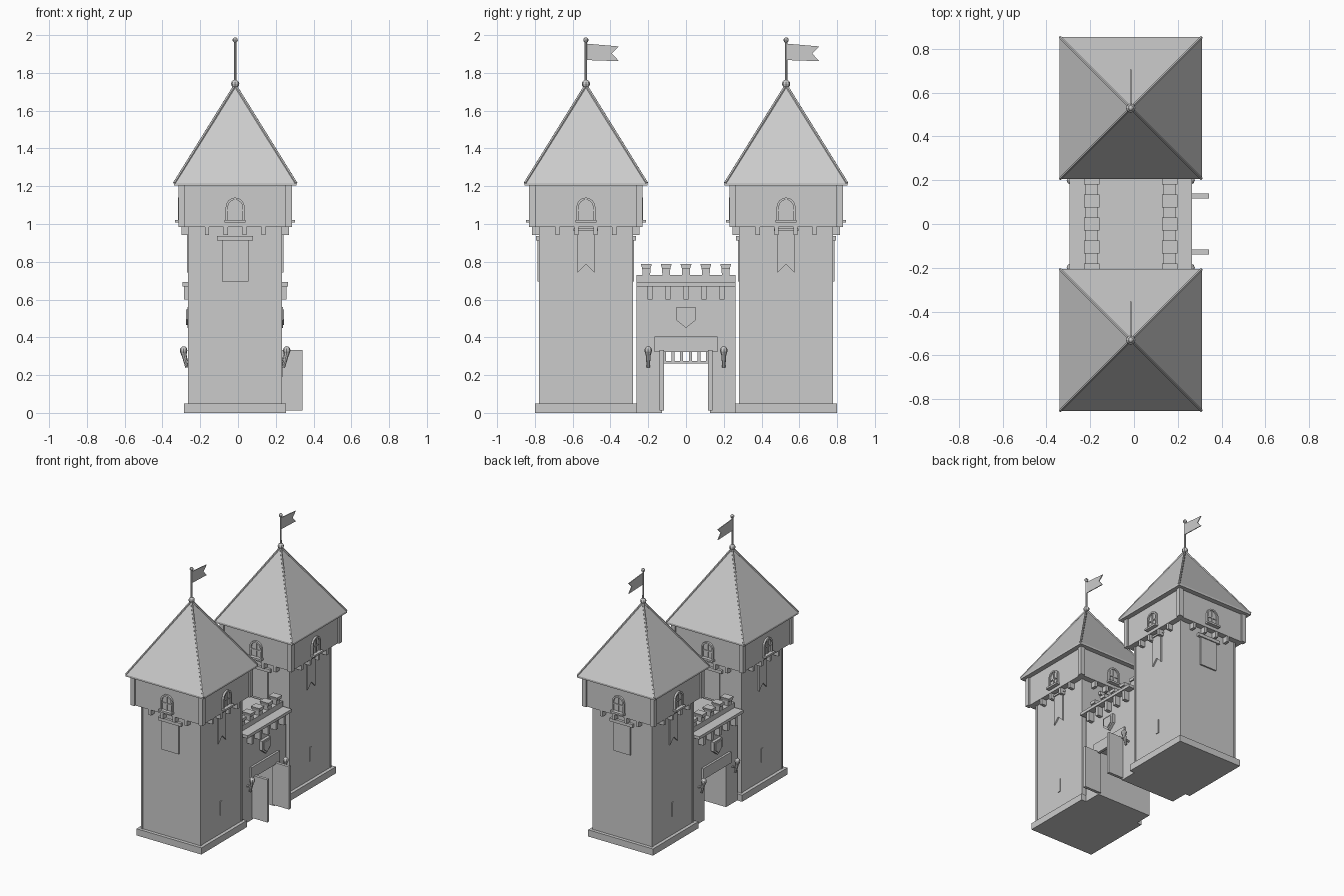
import bpy, bmesh, math
from mathutils import Matrix, Vector

if "Cube" in bpy.data.objects:
    bpy.data.objects.remove(bpy.data.objects["Cube"])

CX = -0.015          # shared centre line of towers and gate
TY = 0.53            # tower offset along y

stone = bpy.data.materials.new("plain grey")
stone.diffuse_color = (0.6, 0.6, 0.6, 1)
stone.use_nodes = True
stone.node_tree.nodes["Principled BSDF"].inputs["Base Color"].default_value = stone.diffuse_color


def finish(name, bm):
    bmesh.ops.recalc_face_normals(bm, faces=bm.faces)
    me = bpy.data.meshes.new(name)
    bm.to_mesh(me)
    bm.free()
    me.materials.append(stone)
    ob = bpy.data.objects.new(name, me)
    bpy.context.collection.objects.link(ob)
    return ob


def boxes(name, items):
    """One object out of axis-aligned boxes (x0, x1, y0, y1, z0, z1)."""
    bm = bmesh.new()
    for x0, x1, y0, y1, z0, z1 in items:
        m = Matrix.Translation(((x0 + x1) / 2, (y0 + y1) / 2, (z0 + z1) / 2))
        bmesh.ops.create_cube(bm, size=1, matrix=m @ Matrix.Diagonal((x1 - x0, y1 - y0, z1 - z0, 1)))
    return finish(name, bm)


def plates(name, polys, d0, d1, cy=0.0, turn=0):
    """Polygons in (sideways, z), extruded outward d0..d1 on the wall facing turn * 90 degrees."""
    m = Matrix.Translation((CX, cy, 0)) @ Matrix.Rotation(turn * math.pi / 2, 4, 'Z')
    bm = bmesh.new()
    for p in polys:
        a = [bm.verts.new(m @ Vector((d0, u, z))) for u, z in p]
        b = [bm.verts.new(m @ Vector((d1, u, z))) for u, z in p]
        bm.faces.new(a)
        bm.faces.new(b)
        for i in range(len(p)):
            j = (i + 1) % len(p)
            bm.faces.new((a[i], a[j], b[j], b[i]))
    return finish(name, bm)


def rect(u0, u1, z0, z1):
    return [(u0, z0), (u1, z0), (u1, z1), (u0, z1)]


def rod(name, p, q, r0, r1, sides=8):
    p, q = Vector(p), Vector(q)
    d = q - p
    bm = bmesh.new()
    m = Matrix.Translation((p + q) / 2) @ d.to_track_quat('Z', 'Y').to_matrix().to_4x4()
    bmesh.ops.create_cone(bm, cap_ends=True, segments=sides, radius1=r0, radius2=r1, depth=d.length, matrix=m)
    return finish(name, bm)


def ball(name, c, r, zs=1.0):
    bm = bmesh.new()
    m = Matrix.Translation(c) @ Matrix.Diagonal((1, 1, zs, 1))
    bmesh.ops.create_uvsphere(bm, u_segments=8, v_segments=6, radius=r, matrix=m)
    return finish(name, bm)


def block(cy, h, z0, z1):
    return (CX - h, CX + h, cy - h, cy + h, z0, z1)


def arch(w, z0, zs, n=8):
    """Outline of a round-headed window, from lower right over the top to lower left."""
    top = [(w * math.cos(math.pi * i / n), zs + w * math.sin(math.pi * i / n)) for i in range(n + 1)]
    return [(w, z0)] + top + [(-w, z0)]


def tower(cy):
    boxes("tower_plinth", [block(cy, 0.27, 0, 0.05)])
    boxes("tower_body", [block(cy, 0.245, 0.05, 0.99)])
    corners = [(sx, sy) for sx in (-1, 1) for sy in (-1, 1)]
    boxes("tower_corner_strips", [
        (CX + sx * 0.241 - 0.008, CX + sx * 0.241 + 0.008,
         cy + sy * 0.241 - 0.008, cy + sy * 0.241 + 0.008, 0.05, 0.985) for sx, sy in corners])
    # overhanging top storey with corner posts
    boxes("top_storey", [block(cy, 0.288, 0.985, 1.205)])
    boxes("top_storey_posts", [
        (CX + sx * 0.283 - 0.017, CX + sx * 0.283 + 0.017,
         cy + sy * 0.283 - 0.017, cy + sy * 0.283 + 0.017, 0.985, 1.205) for sx, sy in corners])
    # pyramid roof with thin eave and hip ridges
    boxes("roof_eave", [block(cy, 0.325, 1.203, 1.217)])
    bm = bmesh.new()
    rim = [bm.verts.new((CX + 0.325 * x, cy + 0.325 * y, 1.217)) for x, y in ((-1, -1), (1, -1), (1, 1), (-1, 1))]
    tip = bm.verts.new((CX, cy, 1.735))
    bm.faces.new(rim)
    for i in range(4):
        bm.faces.new((rim[i], rim[(i + 1) % 4], tip))
    finish("roof", bm)
    for sx, sy in corners:
        rod("roof_hip", (CX + sx * 0.322, cy + sy * 0.322, 1.216), (CX, cy, 1.735), 0.008, 0.008, 6)
    # finial, pole and swallow-tailed flag
    ball("finial", (CX, cy, 1.742), 0.022)
    rod("flag_pole", (CX, cy, 1.735), (CX, cy, 1.98), 0.007, 0.006)
    ball("pole_knob", (CX, cy, 1.974), 0.014)
    plates("flag", [[(0.0, 1.868), (0.175, 1.862), (0.138, 1.903), (0.175, 1.940), (0.0, 1.955)]],
           -0.003, 0.003, cy)

    for k in range(4):
        # corbels under the top storey
        plates("tower_corbels", [rect(u - 0.011, u + 0.011, 0.942, 0.987) for u in (-0.15, -0.05, 0.05, 0.15)],
               0.24, 0.285, cy, k)
        # arched window: pane, frame, bars and sill
        out, inn = arch(0.05, 1.015, 1.09), arch(0.038, 1.015, 1.09)
        plates("window_pane", [inn], 0.285, 0.291, cy, k)
        plates("window_frame", [[out[i], out[i + 1], inn[i + 1], inn[i]] for i in range(len(out) - 1)],
               0.285, 0.302, cy, k)
        plates("window_bars", [rect(-0.004, 0.004, 1.015, 1.127), rect(-0.038, 0.038, 1.068, 1.076)],
               0.285, 0.297, cy, k)
        plates("window_sill", [rect(-0.056, 0.056, 1.008, 1.022)], 0.285, 0.318, cy, k)
        if k % 2 == 0:
            # gate-side fronts: swallow-tailed banner and arrow slit
            plates("long_banner", [[(-0.045, 0.742), (0, 0.787), (0.045, 0.742), (0.045, 0.965), (-0.045, 0.965)]],
                   0.244, 0.256, cy, k)
            plates("long_banner_rod", [rect(-0.065, 0.065, 0.962, 0.976)], 0.244, 0.264, cy, k)
            plates("arrow_slit", [rect(-0.011, 0.011, 0.19, 0.295)], 0.244, 0.25, cy, k)
        else:
            # outer and inner ends: square banner
            plates("square_banner", [rect(-0.07, 0.07, 0.695, 0.915)], 0.244, 0.256, cy, k)
            plates("square_banner_rod", [rect(-0.095, 0.095, 0.912, 0.936)], 0.244, 0.264, cy, k)


for s in (-1, 1):
    tower(s * TY)

# gate house: two jambs and the wall above the opening
W = 0.23
boxes("gate_wall", [(CX - W, CX + W, -0.263, -0.127, 0, 0.34), (CX - W, CX + W, 0.127, 0.263, 0, 0.34),
                    (CX - W, CX + W, -0.263, 0.263, 0.34, 0.672)])
boxes("gate_walkway", [(CX - 0.28, CX + 0.28, -0.263, 0.263, 0.67, 0.692)])

# portcullis, drawn up
boxes("portcullis", [(CX - 0.01, CX + 0.01, -0.127, 0.127, 0.262, 0.274)] + [
    (CX - 0.008, CX + 0.008, y - 0.008, y + 0.008, 0.262, 0.345)
    for y in [-0.115 + 0.046 * i for i in range(6)]])

# open door leaves on the +x side
for s in (-1, 1):
    boxes("gate_door", [(0.2, 0.342, s * 0.128 - 0.011, s * 0.128 + 0.011, 0.012, 0.333)])

for k in (0, 2):
    plates("gate_parapet", [rect(-0.263, 0.263, 0.69, 0.73)], 0.15, 0.206, 0, k)
    mer = [0.105 * i for i in range(-2, 3)]
    plates("merlons", [[(u - 0.02, 0.728), (u + 0.02, 0.728), (u + 0.022, 0.765), (u - 0.022, 0.765)] for u in mer],
           0.152, 0.204, 0, k)
    plates("merlon_caps", [[(u - 0.022, 0.765), (u + 0.022, 0.765), (u + 0.029, 0.788), (u - 0.029, 0.788)]
                           for u in mer], 0.142, 0.214, 0, k)
    plates("gate_corbels", [rect(u - 0.013, u + 0.013, 0.6, 0.672) for u in (-0.19, -0.095, 0, 0.095, 0.19)],
           W - 0.01, 0.272, 0, k)
    plates("lintel", [rect(-0.167, 0.167, 0.322, 0.405)], W - 0.005, 0.246, 0, k)
    # shield: rim and raised field
    for nm, f, d in (("shield_rim", 1, 0.252), ("shield_field", 0.75, 0.259)):
        pts = [(-0.05, 0.56), (0.05, 0.56), (0.05, 0.49), (0, 0.45), (-0.05, 0.49)]
        plates(nm, [[(u * f, 0.512 + (z - 0.512) * f) for u, z in pts]], W - 0.005, d, 0, k)
    # wall torches
    sx = 1 if k == 0 else -1
    for y in (-0.2, 0.2):
        rod("torch_handle", (CX + sx * 0.256, y, 0.24), (CX + sx * 0.272, y, 0.315), 0.008, 0.014)
        rod("torch_cup", (CX + sx * 0.271, y, 0.305), (CX + sx * 0.273, y, 0.325), 0.013, 0.019)
        ball("torch_flame", (CX + sx * 0.273, y, 0.33), 0.02, 1.15)
        rod("torch_bracket", (CX + sx * 0.225, y, 0.275), (CX + sx * 0.266, y, 0.285), 0.007, 0.007, 6)
